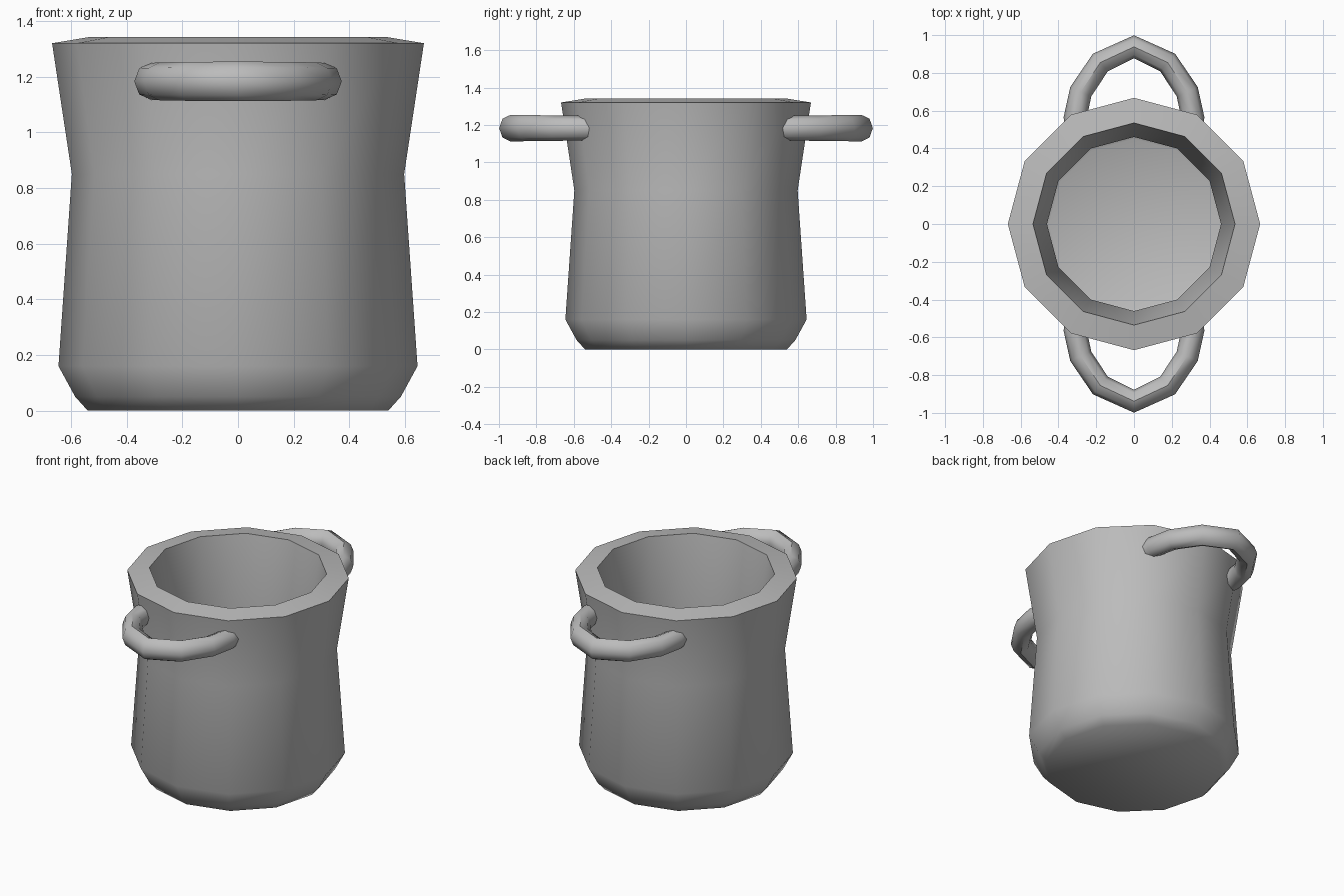
import bpy
import bmesh
import math
from mathutils import Vector

cube = bpy.data.objects.get("Cube")
if cube:
    bpy.data.objects.remove(cube, do_unlink=True)

SIDES = 12

grey = bpy.data.materials.new("plain_grey")
grey.use_nodes = True
GREY = (0.5, 0.5, 0.5, 1)
grey.diffuse_color = GREY
grey.node_tree.nodes["Principled BSDF"].inputs["Base Color"].default_value = GREY


def bridge(bm, rings):
    """Join successive rings of vertices with quads."""
    for a, b in zip(rings, rings[1:]):
        n = len(a)
        for i in range(n):
            j = (i + 1) % n
            bm.faces.new((a[i], a[j], b[j], b[i]))


def finish(bm, name, angle):
    bmesh.ops.recalc_face_normals(bm, faces=bm.faces)
    mesh = bpy.data.meshes.new(name)
    bm.to_mesh(mesh)
    bm.free()
    mesh.materials.append(grey)
    obj = bpy.data.objects.new(name, mesh)
    bpy.context.collection.objects.link(obj)
    bpy.ops.object.select_all(action="DESELECT")
    obj.select_set(True)
    bpy.context.view_layer.objects.active = obj
    bpy.ops.object.shade_smooth_by_angle(angle=math.radians(angle))
    return obj


# Pot body: outer wall, sloping rim, then the thick inner wall and floor
outer = [(0.54, 0.0), (0.585, 0.05), (0.645, 0.16), (0.597, 0.85), (0.668, 1.32)]
inner = [(0.535, 1.342), (0.461, 0.85), (0.508, 0.19), (0.48, 0.145), (0.45, 0.13)]
bm = bmesh.new()
rings = []
for r, z in outer + inner:
    turn = [math.tau * i / SIDES for i in range(SIDES)]
    rings.append([bm.verts.new((r * math.cos(a), r * math.sin(a), z)) for a in turn])
bridge(bm, rings)
bm.faces.new(rings[0])
bm.faces.new(rings[-1])
finish(bm, "pot_body", 55)

# Loop handles: an eight-sided tube swept along a mirrored arc
half = [(0.3, 0.47), (0.312, 0.56), (0.282, 0.7), (0.178, 0.855)]
arc = half + [(0.0, 0.938)] + [(-x, y) for x, y in reversed(half)]
path = [Vector((x, y, 1.183)) for x, y in arc]


def handle(name, side):
    bm = bmesh.new()
    rings = []
    for i, p in enumerate(path):
        before = path[max(i - 1, 0)]
        after = path[min(i + 1, len(path) - 1)]
        t = (after - before).normalized()
        out = Vector((t.y, -t.x, 0))
        tall = 0.065 + 0.006 * (p.y - 0.47) / 0.47
        ring = []
        for k in range(8):
            a = math.tau * k / 8
            v = p + out * 0.061 * math.cos(a)
            v.z += tall * math.sin(a)
            v.y *= side
            ring.append(bm.verts.new(v))
        rings.append(ring)
    bridge(bm, rings)
    bm.faces.new(rings[0])
    bm.faces.new(rings[-1])
    finish(bm, name, 50)


handle("front_handle", -1)
handle("back_handle", 1)
